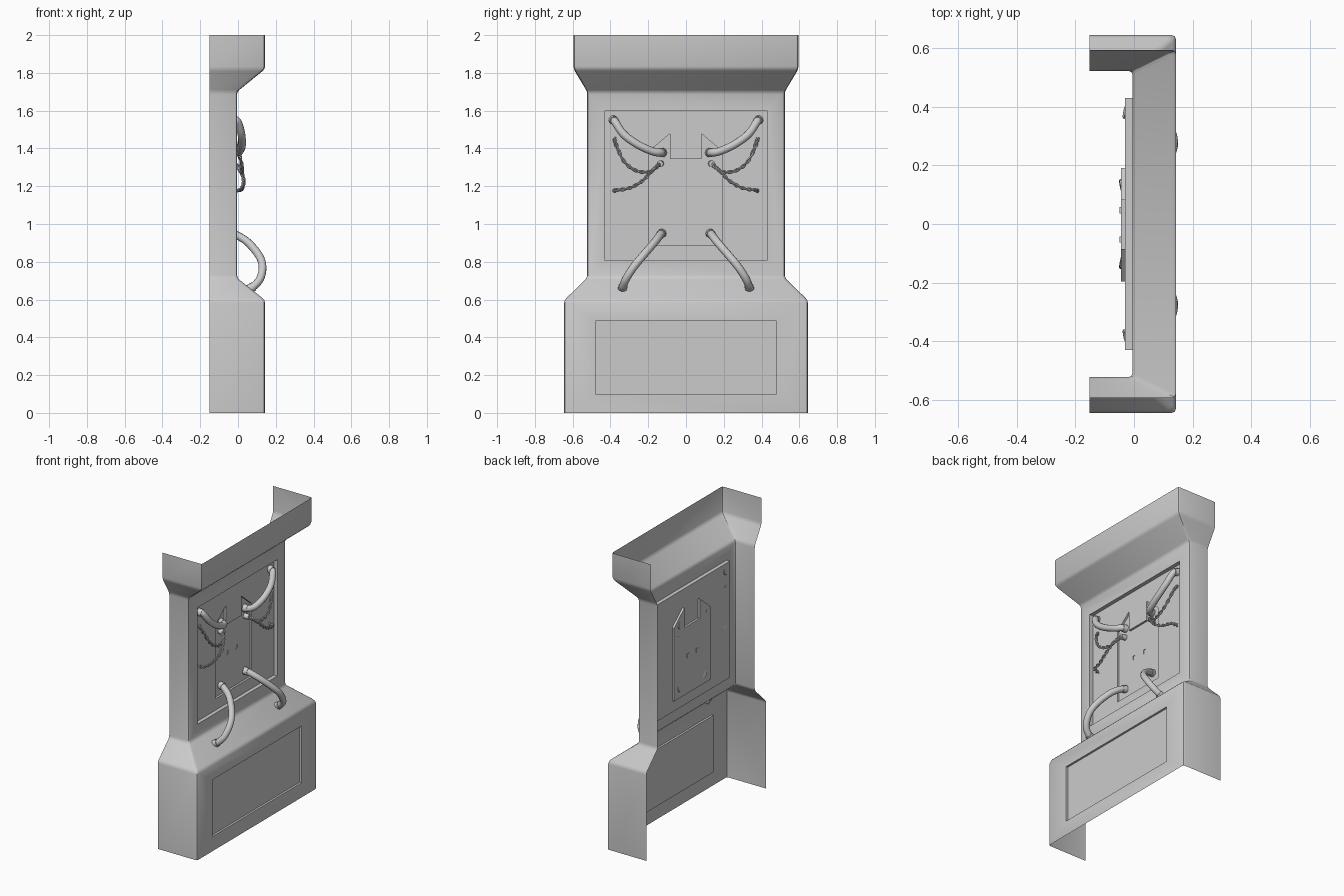
import bpy, bmesh, math
from mathutils import Vector

if "Cube" in bpy.data.objects:
    bpy.data.objects.remove(bpy.data.objects["Cube"])

BACK = -0.152


def recess(bm, face, outlines, depth):
    """Sink flat pockets with (y, z) outlines into a +x facing face; return their floors."""
    x = face.calc_center_median().x
    edges = list(face.edges)
    if len(edges) == 0:
        return []
    bmesh.ops.delete(bm, geom=[face], context='FACES_ONLY')
    floors = []
    for pts in outlines:
        top = [bm.verts.new((x, y, z)) for y, z in pts]
        low = [bm.verts.new((x - depth, y, z)) for y, z in pts]
        n = len(pts)
        for i in range(n):
            j = (i + 1) % n
            edges.append(bm.edges.new((top[i], top[j])))
            bm.faces.new((top[j], top[i], low[i], low[j]))
        floors.append(bm.faces.new(low))
    bmesh.ops.triangle_fill(bm, use_beauty=True, use_dissolve=False,
                            edges=edges, normal=(1, 0, 0))
    return floors


def rect(w, z0, z1):
    return [(-w, z0), (w, z0), (w, z1), (-w, z1)]


def finish(obj, angle=30):
    bpy.ops.object.select_all(action='DESELECT')
    obj.select_set(True)
    bpy.context.view_layer.objects.active = obj
    if obj.type == 'CURVE':
        bpy.ops.object.convert(target='MESH')
        obj = bpy.context.object
    bpy.ops.object.shade_smooth_by_angle(angle=math.radians(angle))


# Wall shell: U-shaped section lofted through heights (z, front x, half width)
levels = [(0, .143, .645), (.597, .143, .645), (.715, -.005, .523),
          (1.70, -.005, .523), (1.82, .143, .595), (2.0, .143, .595)]
bm = bmesh.new()
rows = [[bm.verts.new(p) for p in ((BACK, -h, z), (x, -h, z), (x, h, z), (BACK, h, z))]
        for z, x, h in levels]
for a, b in zip(rows, rows[1:]):
    for i in range(3):
        bm.faces.new((a[i], a[i + 1], b[i + 1], b[i]))
bmesh.ops.bevel(bm, geom=[e for e in bm.edges if not e.is_boundary], offset=.014,
                segments=2, profile=.5, affect='EDGES')
bm.normal_update()


def front_face(z0, z1):
    fs = [f for f in bm.faces if f.normal.x > .99 and z0 < f.calc_center_median().z < z1]
    return max(fs, key=lambda f: f.calc_area())


# Lower access panel
recess(bm, front_face(0, .6), [rect(.48, .10, .487)], .014)
# Large recessed backboard, notched inner plate and two sockets
board = recess(bm, front_face(.8, 1.6), [rect(.43, .807, 1.60)], .026)[0]
notched = [(-.197, .885), (.192, .885), (.192, 1.385), (.082, 1.478), (.082, 1.345),
           (-.085, 1.345), (-.085, 1.478), (-.197, 1.385)]
plate = recess(bm, board, [notched], .014)[0]
socket = [(-.006, 1.128), (.011, 1.128), (.011, 1.156), (-.011, 1.156), (-.011, 1.134)]
recess(bm, plate, [[(y * s + c, z) for y, z in socket[::s]]
                   for s, c in ((1, -.053), (-1, .047))], .004)
bm.normal_update()
mesh = bpy.data.meshes.new("wall_shell")
bm.to_mesh(mesh)
bm.free()
shell = bpy.data.objects.new("wall_shell", mesh)
bpy.context.collection.objects.link(shell)
finish(shell)


def sample(pts, steps):
    """Catmull-Rom curve through the points."""
    p = [Vector(q) for q in pts]
    p = [2 * p[0] - p[1]] + p + [2 * p[-1] - p[-2]]
    out = []
    for a, b, c, d in zip(p, p[1:], p[2:], p[3:]):
        for k in range(steps):
            t = k / steps
            out.append(.5 * (2 * b + (c - a) * t + (2 * a - 5 * b + 4 * c - d) * t * t
                             + (3 * b - a - 3 * c + d) * t ** 3))
    return out + [p[-2]]


def tube(name, path, radius, res=3):
    cu = bpy.data.curves.new(name, 'CURVE')
    cu.dimensions = '3D'
    cu.bevel_depth = radius
    cu.bevel_resolution = res
    cu.use_fill_caps = True
    sp = cu.splines.new('POLY')
    sp.points.add(len(path) - 1)
    for q, v in zip(sp.points, path):
        q.co = (*v, 1)
    ob = bpy.data.objects.new(name, cu)
    bpy.context.collection.objects.link(ob)
    finish(ob, 50)


def collar(name, path, radius):
    """Short sleeve around the start of a path."""
    d = (path[1] - path[0]).normalized()
    tube(name, [path[0], path[0] + d * .028], radius)


def twisted(name, pts, turns):
    path = sample(pts, 14)
    n = len(path) - 1
    for s in range(2):
        strand = []
        for i, v in enumerate(path):
            d = (path[min(i + 1, n)] - path[max(i - 1, 0)]).normalized()
            u = d.cross(Vector((1, 0, 0))).normalized()
            a = math.tau * turns * i / n + math.pi * s
            strand.append(v + .006 * (u * math.cos(a) + d.cross(u) * math.sin(a)))
        tube(f"{name}_strand_{s + 1}", strand, .005, 1)


upper = [(-.032, .385, 1.55), (-.002, .375, 1.54), (.018, .33, 1.475), (.021, .255, 1.42),
         (.008, .175, 1.384), (-.012, .135, 1.378), (-.045, .125, 1.378)]
lower = [(-.045, .128, .95), (-.012, .136, .943), (.05, .165, .905), (.11, .225, .835),
         (.13, .275, .775), (.118, .316, .712), (.085, .333, .672), (.058, .337, .655)]
cable_high = [(-.03, .38, 1.455), (-.008, .37, 1.42), (.015, .33, 1.335), (.022, .27, 1.285),
              (.015, .20, 1.275), (0, .155, 1.30), (-.04, .135, 1.32)]
cable_low = [(-.03, .38, 1.175), (.01, .365, 1.18), (.022, .30, 1.19), (.03, .235, 1.225),
             (.018, .185, 1.275), (-.005, .15, 1.31), (-.04, .135, 1.32)]

for side, s in (("right", 1), ("left", -1)):
    flip = lambda pts: [(x, y * s, z) for x, y, z in pts]
    # Thick hoses with end sleeves
    for name, pts in (("upper_hose", upper), ("lower_hose", lower)):
        path = sample(flip(pts), 5)
        tube(f"{side}_{name}", path, .021)
        collar(f"{side}_{name}_start_sleeve", path, .025)
        collar(f"{side}_{name}_end_sleeve", path[::-1], .025)
    # Twisted thin cables and their shared plug
    twisted(f"{side}_high_cable", flip(cable_high), 6)
    twisted(f"{side}_low_cable", flip(cable_low), 6)
    tube(f"{side}_cable_plug", [Vector((-.045, .135 * s, 1.32)), Vector((-.012, .138 * s, 1.318))], .018)
